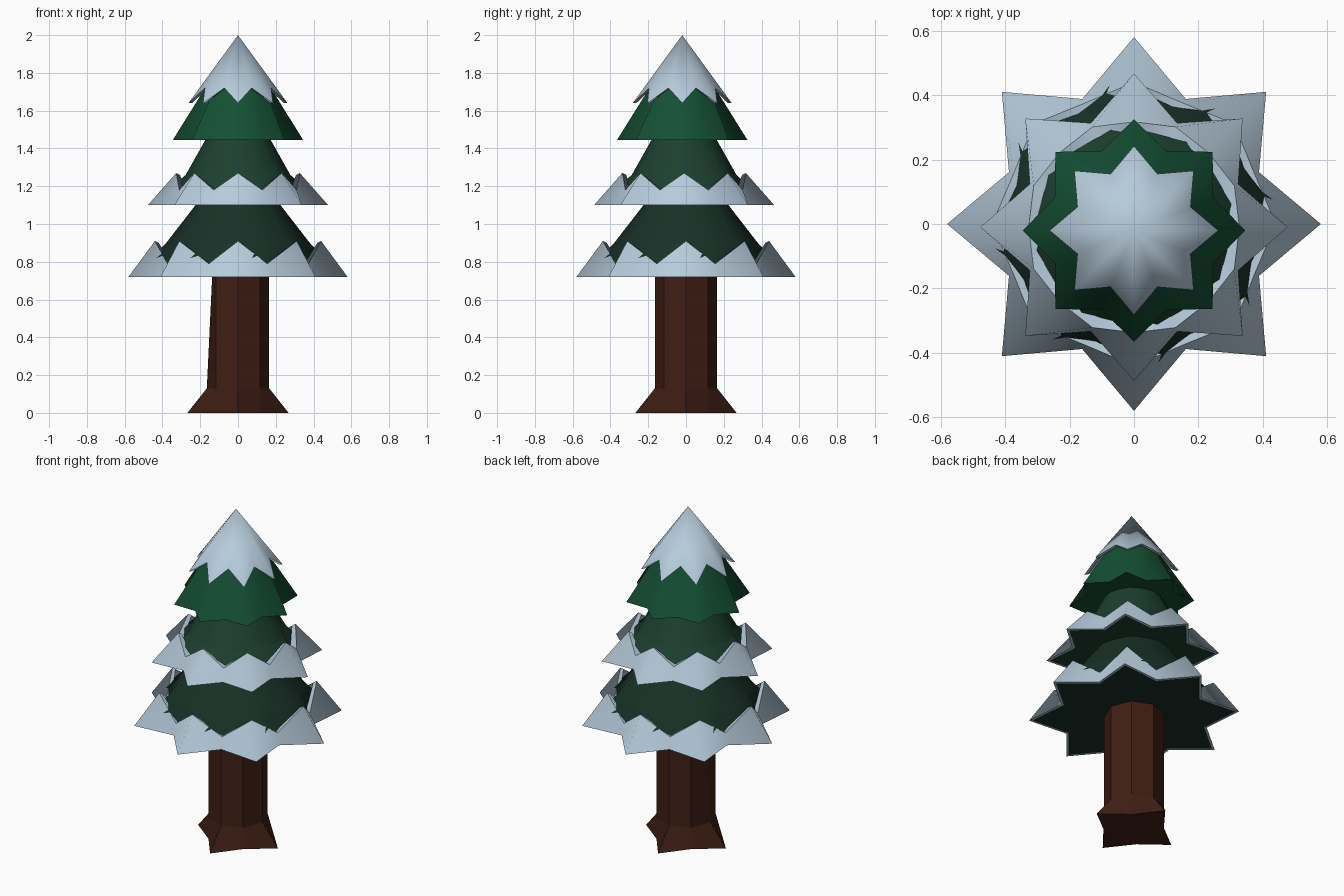
import bpy, bmesh, math

if "Cube" in bpy.data.objects:
    bpy.data.objects.remove(bpy.data.objects["Cube"])

def material(name, rgb):
    m = bpy.data.materials.new(name)
    m.diffuse_color = (*rgb, 1)
    m.use_nodes = True
    m.node_tree.nodes["Principled BSDF"].inputs["Base Color"].default_value = m.diffuse_color
    return m

SNOW = material("snow_white", (0.47, 0.60, 0.71))
BARK = material("bark_brown", (0.05, 0.013, 0.007))
GREENS = [material("dark_green", (0.009, 0.031, 0.02)),
          material("mid_green", (0.012, 0.05, 0.029)),
          material("bright_green", (0.007, 0.08, 0.034))]

def loft(name, rings, mat, n=16, cy=0.0, closed=False, smooth=True):
    """Star rings (tip radius, tip z, valley radius, valley z) joined by quads."""
    bm = bmesh.new()
    layers = []
    for rt, zt, rv, zv in rings:
        row = []
        for i in range(n):
            r, z = (rt, zt) if i % 2 == 0 else (rv, zv)
            a = 2 * math.pi * i / n
            row.append(bm.verts.new((r * math.cos(a), cy + r * math.sin(a), z)))
        layers.append(row)
    pairs = list(zip(layers, layers[1:]))
    if closed:
        pairs.append((layers[-1], layers[0]))
    else:
        bm.faces.new(layers[0][::-1])
        bm.faces.new(layers[-1])
    for lo, hi in pairs:
        for i in range(n):
            j = (i + 1) % n
            f = bm.faces.new((lo[i], lo[j], hi[j], hi[i]))
            f.smooth = smooth
    # ring edges stay crisp, ridges between rings stay soft
    for row in layers:
        for i in range(n):
            e = bm.edges.get((row[i], row[(i + 1) % n]))
            if e:
                e.smooth = False
    bmesh.ops.remove_doubles(bm, verts=bm.verts, dist=0.0005)
    bmesh.ops.recalc_face_normals(bm, faces=bm.faces)
    me = bpy.data.meshes.new(name)
    bm.to_mesh(me)
    bm.free()
    me.materials.append(mat)
    ob = bpy.data.objects.new(name, me)
    bpy.context.collection.objects.link(ob)
    return ob

# trunk with four flared roots, one side tapering slightly
trunk = loft("trunk", [(0.268, 0, 0.165, 0), (0.165, 0.13, 0.165, 0.13),
                       (0.165, 0.76, 0.165, 0.76)], BARK, n=8, smooth=False)
for v in trunk.data.vertices:
    if v.co.x < -0.16 and v.co.z > 0.7:
        v.co.x = -0.135

# foliage tiers
loft("lower_branches", [(0.56, 0.721, 0.41, 0.721), (0.38, 0.90, 0.355, 0.90),
                        (0.225, 1.10, 0.215, 1.10), (0.13, 1.22, 0.13, 1.22)], GREENS[0])
loft("middle_branches", [(0.455, 1.101, 0.335, 1.101), (0.277, 1.26, 0.262, 1.26),
                         (0.17, 1.45, 0.165, 1.45), (0.10, 1.56, 0.10, 1.56)],
     GREENS[1], cy=-0.01)
loft("upper_branches", [(0.345, 1.445, 0.266, 1.445), (0.18, 1.71, 0.165, 1.71),
                        (0.0, 1.96, 0.0, 1.96)], GREENS[2], cy=-0.02)

# snow skirts: thin zigzag shells around the two lower rims
loft("lower_snow", [(0.58, 0.72, 0.42, 0.72), (0.44, 0.91, 0.405, 0.79),
                    (0.42, 0.90, 0.38, 0.79), (0.56, 0.72, 0.405, 0.72)],
     SNOW, closed=True)
loft("middle_snow", [(0.477, 1.10, 0.35, 1.10), (0.327, 1.27, 0.337, 1.18),
                     (0.307, 1.26, 0.30, 1.18), (0.457, 1.10, 0.333, 1.10)],
     SNOW, cy=-0.01, closed=True)

# snow cap on the tip
loft("top_snow", [(0.262, 1.64, 0.19, 1.72), (0.0, 2.0, 0.0, 2.0),
                  (0.0, 1.97, 0.0, 1.97), (0.243, 1.64, 0.172, 1.72)],
     SNOW, cy=-0.02, closed=True)
